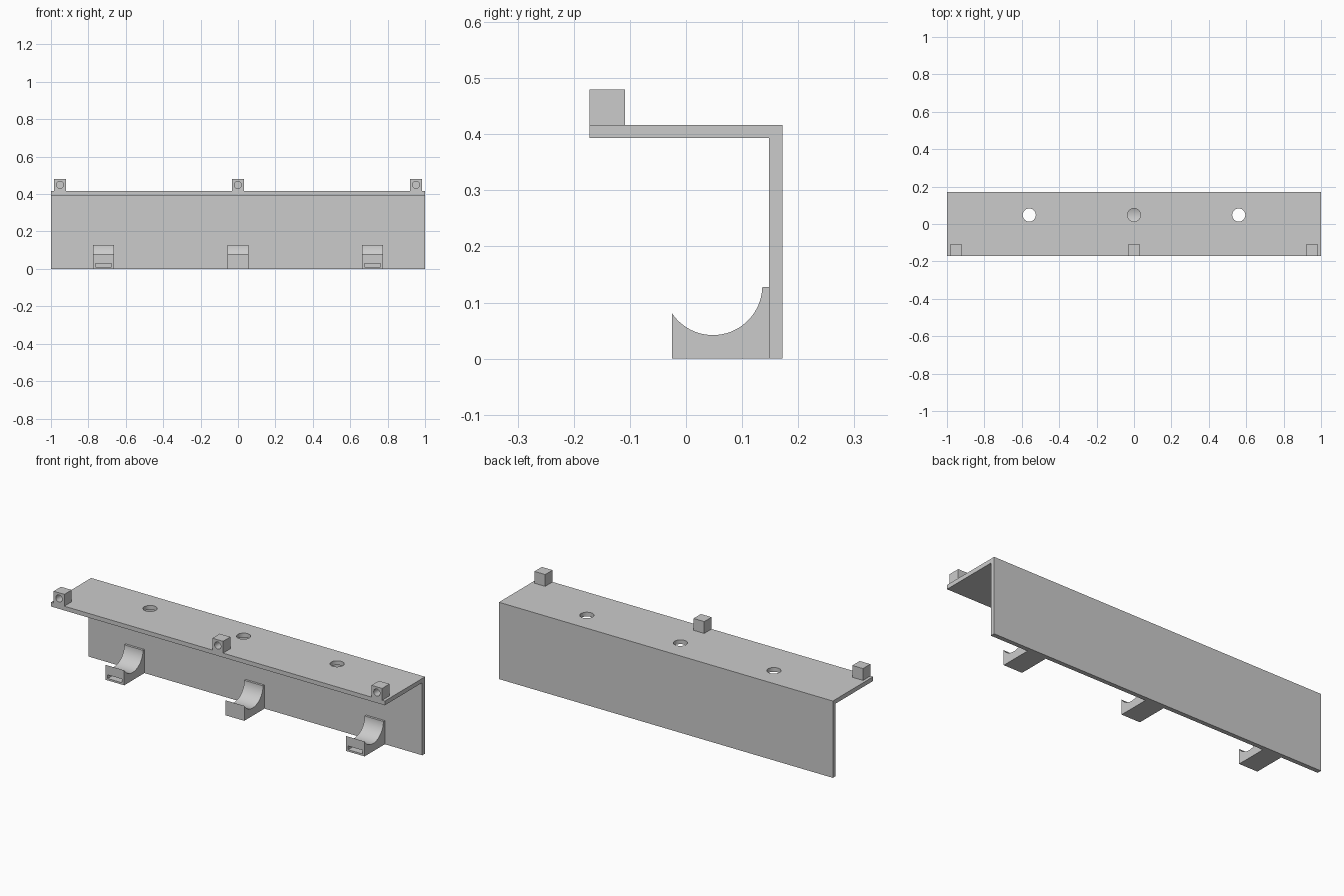
import bpy, bmesh, math
from mathutils import Matrix, Vector

if "Cube" in bpy.data.objects:
    bpy.data.objects.remove(bpy.data.objects["Cube"])


def finish(bm, name):
    bmesh.ops.recalc_face_normals(bm, faces=bm.faces)
    me = bpy.data.meshes.new(name)
    bm.to_mesh(me)
    bm.free()
    ob = bpy.data.objects.new(name, me)
    bpy.context.collection.objects.link(ob)
    return ob


def extrude_x(name, profile, x0, x1):
    """Extrude a (y, z) outline along x."""
    bm = bmesh.new()
    face = bm.faces.new([bm.verts.new((x0, y, z)) for y, z in profile])
    new = bmesh.ops.extrude_face_region(bm, geom=[face])["geom"]
    bmesh.ops.translate(bm, vec=(x1 - x0, 0, 0),
                        verts=[v for v in new if isinstance(v, bmesh.types.BMVert)])
    return finish(bm, name)


def box(name, x0, x1, y0, y1, z0, z1):
    return extrude_x(name, [(y0, z0), (y1, z0), (y1, z1), (y0, z1)], x0, x1)


def cylinder(name, center, radius, depth, rot_x=0.0):
    bm = bmesh.new()
    bmesh.ops.create_cone(bm, cap_ends=True, segments=40, radius1=radius,
                          radius2=radius, depth=depth,
                          matrix=Matrix.Translation(Vector(center)) @ Matrix.Rotation(rot_x, 4, 'X'))
    return finish(bm, name)


def cut(ob, cutter):
    cutter.hide_render = True
    mod = ob.modifiers.new("cut", 'BOOLEAN')
    mod.operation = 'DIFFERENCE'
    mod.solver = 'EXACT'
    mod.object = cutter
    bpy.context.view_layer.objects.active = ob
    bpy.ops.object.modifier_apply(modifier=mod.name)
    bpy.data.objects.remove(cutter)


def smooth(ob):
    bpy.ops.object.select_all(action='DESELECT')
    ob.select_set(True)
    bpy.context.view_layer.objects.active = ob
    bpy.ops.object.shade_smooth_by_angle(angle=math.radians(30))


TOP, UNDER, HALF, WALL = 0.416, 0.393, 0.172, 0.148
CY, CZ, R = 0.048, 0.13, 0.088   # cradle circle

# L-shaped bracket: top shelf and back wall, with three round shelf holes
bracket = extrude_x("bracket", [(-HALF, UNDER), (WALL, UNDER), (WALL, 0),
                                (HALF, 0), (HALF, TOP), (-HALF, TOP)], -1, 1)
for x in (-0.56, 0, 0.56):
    cut(bracket, cylinder("hole_cutter", (x, CY, 0.405), 0.035, 0.1))
smooth(bracket)

# Cradle hooks along the bottom of the wall; the outer two have a front slot
a0 = -math.acos(0.013 / R) + math.pi / 2 - math.radians(8.5)
a0 = math.asin(-0.004 / R)
a1 = -math.pi + math.asin(math.sqrt(R * R - 0.073 ** 2) / R)
arc = [(CY + R * math.cos(a0 + (a1 - a0) * i / 28),
        CZ + R * math.sin(a0 + (a1 - a0) * i / 28)) for i in range(29)]
outline = [(-0.025, 0), (WALL, 0), (WALL, 0.128), (arc[0][0], 0.128)] + arc
for label, x in (("left", -0.72), ("middle", -0.001), ("right", 0.72)):
    hook = extrude_x("hook_" + label, outline, x - 0.056, x + 0.056)
    if label != "middle":
        cut(hook, box("slot_cutter", x - 0.043, x + 0.043, -0.1, 0.13, 0.01, 0.03))
    smooth(hook)

# Cube lugs on the front edge of the shelf, each with a blind pin hole
for label, x in (("left", -0.952), ("middle", -0.001), ("right", 0.952)):
    lug = box("lug_" + label, x - 0.032, x + 0.032, -HALF, -0.109, TOP, 0.48)
    cut(lug, cylinder("pin_cutter", (x, -HALF, 0.449), 0.019, 0.09, math.pi / 2))
    smooth(lug)
